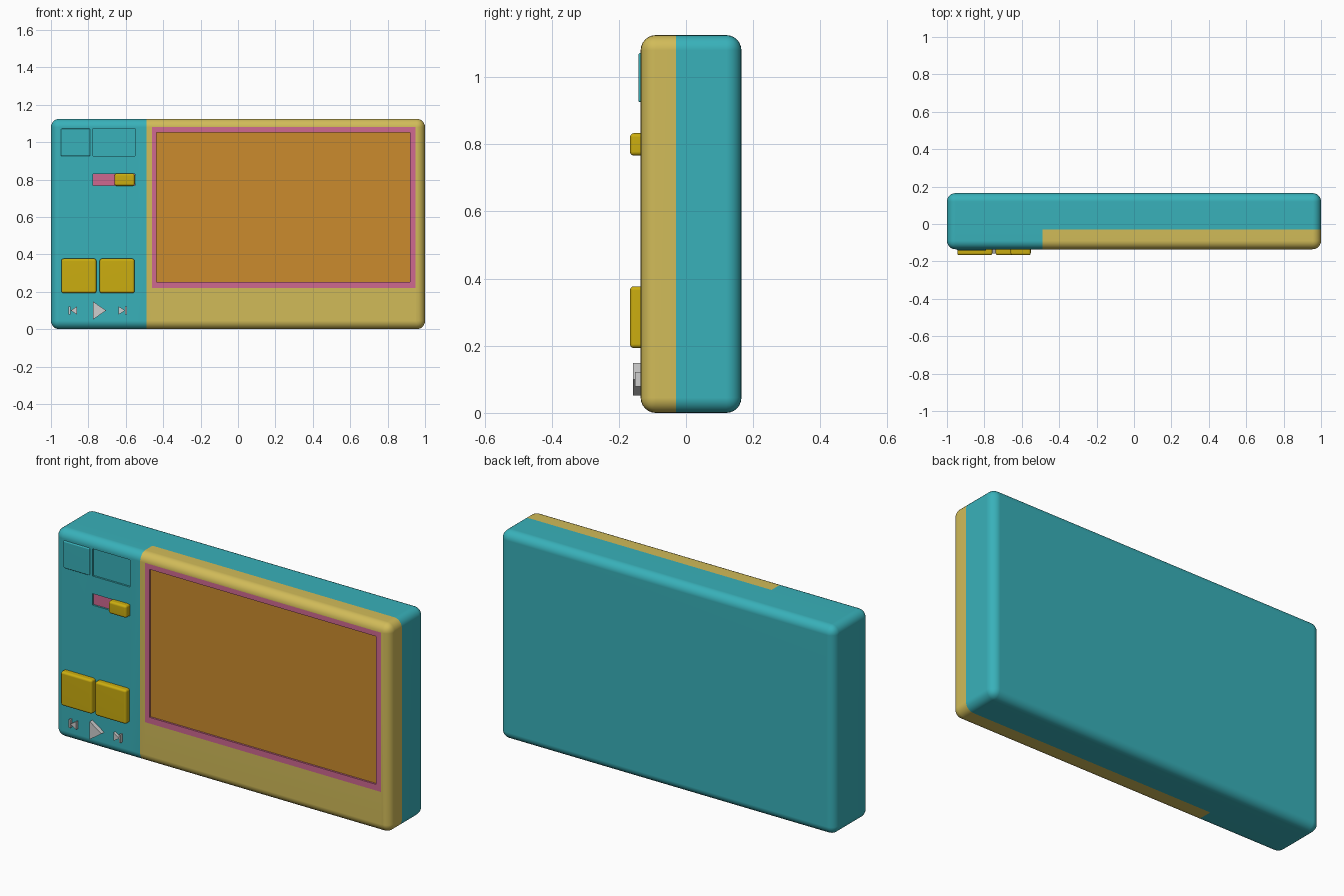
import bpy, bmesh, math
from mathutils import Vector

if "Cube" in bpy.data.objects:
    bpy.data.objects.remove(bpy.data.objects["Cube"])

FRONT, BACK, H = -0.135, 0.165, 1.125


def material(name, rgb):
    m = bpy.data.materials.new(name)
    m.diffuse_color = (*rgb, 1)
    m.use_nodes = True
    m.node_tree.nodes["Principled BSDF"].inputs["Base Color"].default_value = m.diffuse_color
    return m


teal = material("teal shell", (0.040, 0.44, 0.49))
sand = material("sand yellow panel", (0.64, 0.50, 0.10))
pink = material("pink trim", (0.62, 0.14, 0.28))
orange = material("orange screen", (0.60, 0.26, 0.027))
gold = material("gold buttons", (0.60, 0.42, 0.005))
grey = material("light grey icons", (0.62, 0.62, 0.62))


def finish(bm, name, mats):
    bmesh.ops.recalc_face_normals(bm, faces=bm.faces)
    me = bpy.data.meshes.new(name)
    bm.to_mesh(me)
    bm.free()
    ob = bpy.data.objects.new(name, me)
    bpy.context.collection.objects.link(ob)
    for m in mats:
        me.materials.append(m)
    bpy.ops.object.select_all(action='DESELECT')
    ob.select_set(True)
    bpy.context.view_layer.objects.active = ob
    bpy.ops.object.shade_smooth_by_angle(angle=math.radians(35))
    wn = ob.modifiers.new("weighted normals", 'WEIGHTED_NORMAL')
    wn.keep_sharp = True
    return ob


def rounded_box(x0, x1, y0, y1, z0, z1, r, seg):
    bm = bmesh.new()
    bmesh.ops.create_cube(bm, size=1)
    for v in bm.verts:
        v.co = Vector(((x0 + x1) / 2 + v.co.x * (x1 - x0),
                       (y0 + y1) / 2 + v.co.y * (y1 - y0),
                       (z0 + z1) / 2 + v.co.z * (z1 - z0)))
    bmesh.ops.bevel(bm, geom=bm.edges[:], offset=r, segments=seg,
                    profile=0.5, affect='EDGES')
    return bm


def bisect(bm, faces, co, no):
    geom = set(faces)
    for f in faces:
        geom.update(f.edges)
        geom.update(f.verts)
    bmesh.ops.bisect_plane(bm, geom=list(geom), plane_co=co, plane_no=no, dist=1e-5)


def front_face(bm, x, z):
    """The flat front face whose bounds hold the point x, z."""
    for f in bm.faces:
        if f.normal.y < -0.99:
            xs = [v.co.x for v in f.verts]
            zs = [v.co.z for v in f.verts]
            if min(xs) < x < max(xs) and min(zs) < z < max(zs):
                return f


def cut_rect(bm, x0, x1, z0, z1, depth=0.0, mat=None):
    """Cut a rectangle in the front, paint it and sink it by depth."""
    cx, cz = (x0 + x1) / 2, (z0 + z1) / 2
    for co, no in (((x0, 0, 0), (1, 0, 0)), ((x1, 0, 0), (1, 0, 0)),
                   ((0, 0, z0), (0, 0, 1)), ((0, 0, z1), (0, 0, 1))):
        bisect(bm, [front_face(bm, cx, cz)], co, no)
        bm.normal_update()
    f = front_face(bm, cx, cz)
    if depth:
        res = bmesh.ops.extrude_face_region(bm, geom=[f])
        verts = [g for g in res["geom"] if isinstance(g, bmesh.types.BMVert)]
        if f.is_valid:
            bmesh.ops.delete(bm, geom=[f], context='FACES_ONLY')
        bmesh.ops.translate(bm, verts=verts, vec=(0, depth, 0))
        f = [g for g in res["geom"] if isinstance(g, bmesh.types.BMFace)][0]
        bm.normal_update()
    if mat is not None:
        f.material_index = mat


# Shell: rounded slab, right front part painted as the panel
bm = rounded_box(-1, 1, FRONT, BACK, 0, H, 0.045, 6)
bisect(bm, bm.faces[:], (0, -0.03, 0), (0, 1, 0))
bisect(bm, [f for f in bm.faces if f.calc_center_median().y < -0.03],
       (-0.49, 0, 0), (1, 0, 0))
bm.normal_update()
for f in bm.faces:
    c = f.calc_center_median()
    f.material_index = int(c.x > -0.49 and c.y < -0.03)
# Screen frame, sunken screen, blank window and slider slot
cut_rect(bm, -0.46, 0.95, 0.22, 1.08, 0, 2)
cut_rect(bm, -0.435, 0.92, 0.253, 1.052, 0.01, 3)
cut_rect(bm, -0.775, -0.552, 0.925, 1.072, 0.01)
cut_rect(bm, -0.95, -0.55, 0.768, 0.83, 0.01, 2)
finish(bm, "shell", [teal, sand, pink, orange])

# Buttons and slider knob
for name, x0, x1, z0, z1, y0, r, mat in (
        ("top_button", -0.947, -0.79, 0.925, 1.072, -0.142, 0.006, teal),
        ("slider_knob", -0.66, -0.552, 0.766, 0.833, -0.167, 0.012, gold),
        ("left_button", -0.945, -0.757, 0.193, 0.377, -0.167, 0.012, gold),
        ("right_button", -0.74, -0.553, 0.193, 0.377, -0.167, 0.012, gold)):
    finish(rounded_box(x0, x1, y0, FRONT + 0.03, z0, z1, r, 3), name, [mat])


def icon(name, polys, y0):
    bm = bmesh.new()
    for pts in polys:
        f = bm.faces.new([bm.verts.new((x, FRONT + 0.005, z)) for x, z in pts])
        res = bmesh.ops.extrude_face_region(bm, geom=[f])
        bmesh.ops.translate(bm, vec=(0, y0 - FRONT - 0.005, 0),
                            verts=[g for g in res["geom"] if isinstance(g, bmesh.types.BMVert)])
    finish(bm, name, [grey])


# Playback icons: play triangle and mirrored skip marks
icon("play_icon", [[(-0.775, 0.052), (-0.705, 0.1), (-0.775, 0.148)]], -0.158)
for name, cx, s in (("back_icon", -0.883, -1), ("next_icon", -0.616, 1)):
    tri = [(cx - s * 0.022, 0.078), (cx + s * 0.012, 0.1), (cx - s * 0.022, 0.122)]
    bar = [(cx + s * a, z) for a, z in ((0.013, 0.078), (0.022, 0.078), (0.022, 0.122), (0.013, 0.122))]
    icon(name, [tri, bar], -0.152)
